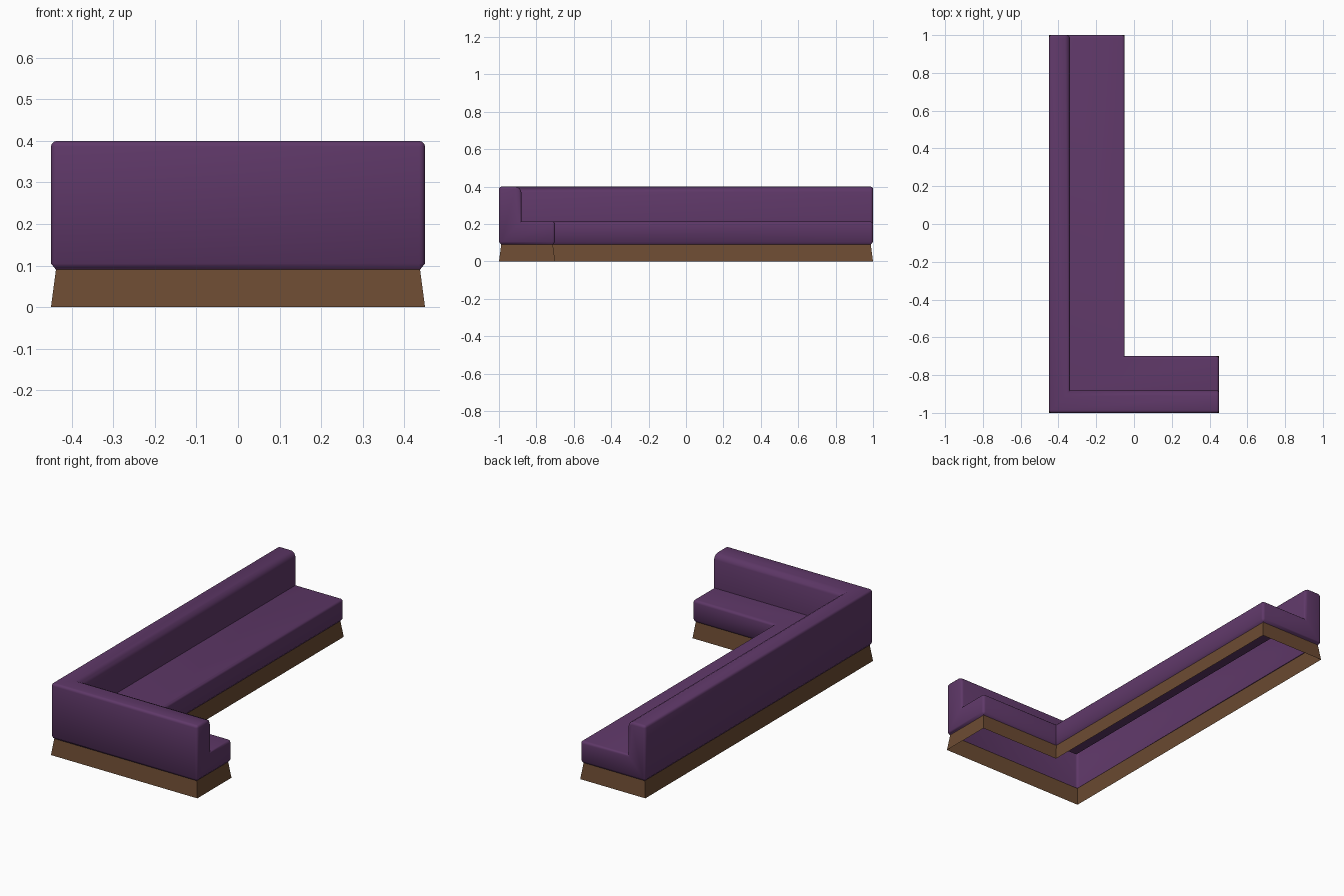
import bpy, bmesh, math

if "Cube" in bpy.data.objects:
    bpy.data.objects.remove(bpy.data.objects["Cube"])


def material(name, color):
    m = bpy.data.materials.new(name)
    m.diffuse_color = color
    m.use_nodes = True
    m.node_tree.nodes["Principled BSDF"].inputs["Base Color"].default_value = m.diffuse_color
    return m


def l_sweep(name, profile, cap, mat, bevel=0.0, bevel_from=0.0):
    """Sweep a profile round the L: end of long arm, mitred corner, end of short arm.
    Each point: distance from long outer wall, from short outer wall, z, end inset."""
    bm = bmesh.new()
    rows = []
    for dl, ds, z, e in profile:
        x, y = -0.45 + dl, -1 + ds
        rows.append([bm.verts.new(p) for p in
                     ((x, 1 - e, z), (x, y, z), (0.45 - e, y, z))])
    for a, b in zip(rows, rows[1:]):
        if cap is None and a[0].co.x < -0.3 < b[0].co.x:
            continue
        for i in (0, 1):
            bm.faces.new((a[i], a[i + 1], b[i + 1], b[i]))
    # end faces, the underside stays open
    for i in (0, 2):
        for loop in cap or [range(len(rows))]:
            bm.faces.new([rows[k][i] for k in loop])
    bmesh.ops.recalc_face_normals(bm, faces=bm.faces)
    if bevel:
        edges = [e for e in bm.edges if len(e.link_faces) == 2
                 and e.calc_face_angle_signed(0) > math.radians(48)
                 and max(v.co.z for v in e.verts) > bevel_from]
        bmesh.ops.bevel(bm, geom=edges, offset=bevel, offset_type='OFFSET',
                        segments=3, profile=0.5, affect='EDGES', clamp_overlap=True)
    me = bpy.data.meshes.new(name)
    bm.to_mesh(me)
    bm.free()
    me.materials.append(mat)
    ob = bpy.data.objects.new(name, me)
    bpy.context.collection.objects.link(ob)
    bpy.context.view_layer.objects.active = ob
    ob.select_set(True)
    bpy.ops.object.shade_smooth_by_angle(angle=math.radians(45))
    ob.select_set(False)
    return ob


purple = material("purple_fabric", (0.115, 0.04, 0.14, 1))
brown = material("brown_wood", (0.15, 0.07, 0.032, 1))
t = 0.012  # inset where cushion meets base

# upholstered corner seat: outer wall, backrest, seat, front
body = [(t, t, 0.09, t), (0, 0, 0.105, 0), (0, 0, 0.40, 0),
        (0.085, 0.09, 0.40, 0), (0.103, 0.112, 0.39, 0), (0.11, 0.12, 0.37, 0),
        (0.11, 0.12, 0.213, 0), (0.40, 0.30, 0.213, 0),
        (0.40, 0.30, 0.105, 0), (0.40 - t, 0.30 - t, 0.09, t)]
l_sweep("corner_sofa_upholstery", body, [range(1, 9), (0, 1, 8, 9)], purple,
        bevel=0.014, bevel_from=0.11)

# flared skirt base, open underneath
base = [(0, 0, 0, 0), (t, t, 0.09, t), (0.40 - t, 0.30 - t, 0.09, t), (0.40, 0.30, 0, 0)]
l_sweep("flared_base", base, None, brown)
